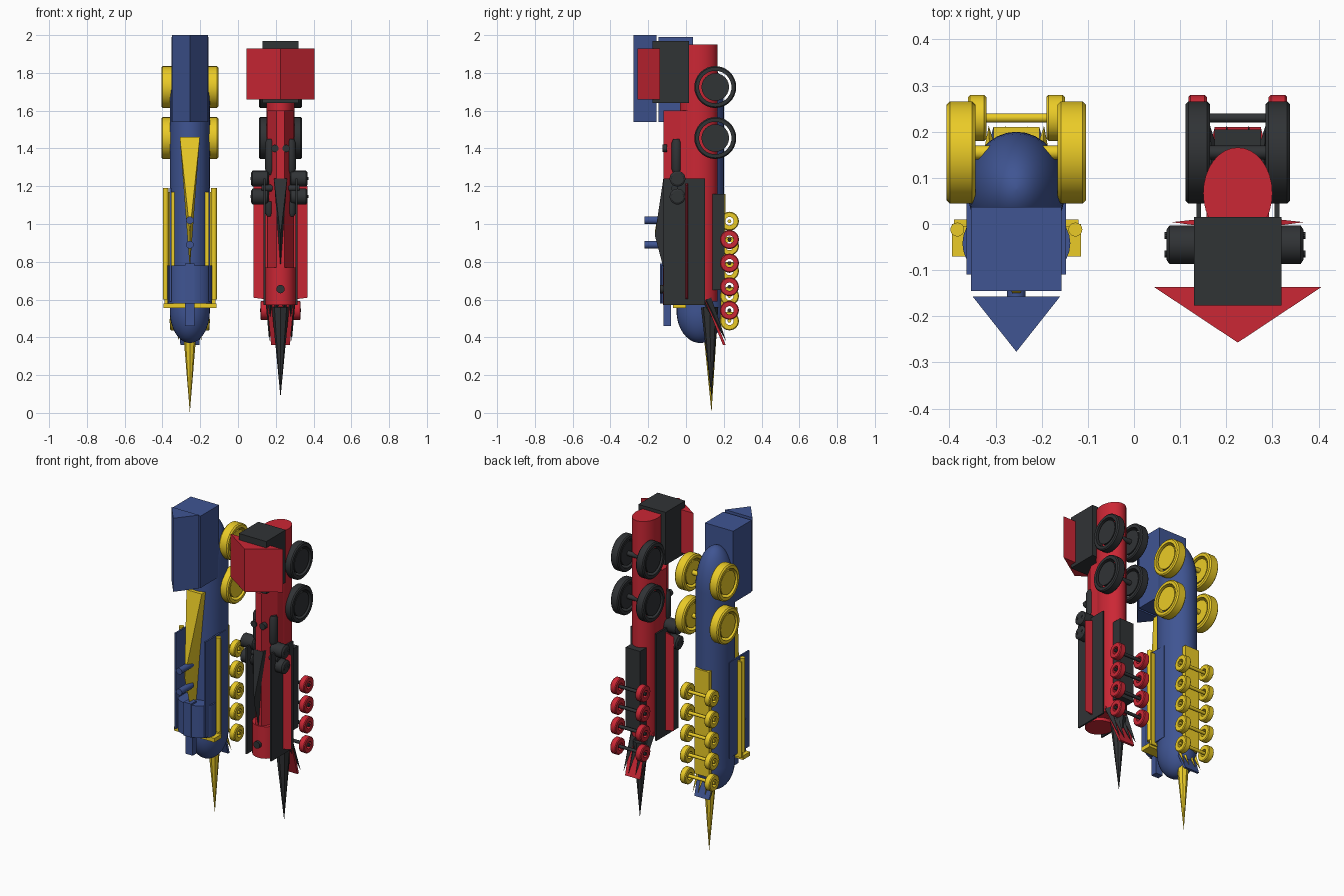
import bpy, bmesh, math
from mathutils import Vector, Matrix

if "Cube" in bpy.data.objects:
    bpy.data.objects.remove(bpy.data.objects["Cube"])


def material(name, rgb):
    m = bpy.data.materials.new(name)
    m.diffuse_color = (*rgb, 1)
    m.use_nodes = True
    m.node_tree.nodes["Principled BSDF"].inputs["Base Color"].default_value = m.diffuse_color
    return m


BLUE = material("blue", (.05, .09, .29))
YELLOW = material("yellow", (.83, .6, .02))
RED = material("red", (.6, .02, .035))
BLACK = material("black", (.03, .033, .036))


def finish(name, bm, mat, smooth=False):
    bmesh.ops.recalc_face_normals(bm, faces=bm.faces[:])
    me = bpy.data.meshes.new(name)
    bm.to_mesh(me)
    bm.free()
    ob = bpy.data.objects.new(name, me)
    bpy.context.collection.objects.link(ob)
    me.materials.append(mat)
    if smooth:
        bpy.context.view_layer.objects.active = ob
        bpy.ops.object.select_all(action='DESELECT')
        ob.select_set(True)
        bpy.ops.object.shade_smooth_by_angle(angle=math.radians(35))
    return ob


def box(name, x, y, z, mat):
    bm = bmesh.new()
    bmesh.ops.create_cube(bm, size=1)
    for v in bm.verts:
        v.co = [lo + (c + .5) * (hi - lo) for c, (lo, hi) in zip(v.co, (x, y, z))]
    return finish(name, bm, mat)


def hull(name, pts, mat):
    bm = bmesh.new()
    for p in pts:
        bm.verts.new(p)
    bmesh.ops.convex_hull(bm, input=bm.verts[:])
    return finish(name, bm, mat)


def rod(name, a, b, r, mat, r2=None, n=24):
    a, b = Vector(a), Vector(b)
    d = b - a
    bm = bmesh.new()
    bmesh.ops.create_cone(bm, cap_ends=True, segments=n, radius1=r,
                          radius2=r if r2 is None else r2, depth=d.length)
    rot = Vector((0, 0, 1)).rotation_difference(d).to_matrix().to_4x4()
    bm.transform(Matrix.Translation((a + b) / 2) @ rot)
    return finish(name, bm, mat, n > 8)


def lathe(name, profile, centre, mat, axis='z', scale=(1, 1), closed=False, n=32):
    # revolve (radius, along) points about the z or x axis
    bm = bmesh.new()
    rings = []
    for r, h in profile:
        ring = []
        for i in range(n):
            t = math.tau * i / n
            u, v = r * scale[0] * math.cos(t), r * scale[1] * math.sin(t)
            co = (u, v, h) if axis == 'z' else (h, u, v)
            ring.append(bm.verts.new(Vector(co) + Vector(centre)))
        rings.append(ring)
    pairs = list(zip(rings, rings[1:]))
    if closed:
        pairs.append((rings[-1], rings[0]))
    for p, q in pairs:
        for i in range(n):
            j = (i + 1) % n
            bm.faces.new((p[i], p[j], q[j], q[i]))
    if not closed:
        bm.faces.new(rings[0])
        bm.faces.new(rings[-1])
    return finish(name, bm, mat, True)


def ring(name, c, ro, ri, w, mat):
    h, b = w / 2, w * .12
    lathe(name, [(ri, -h), (ro - b, -h), (ro, -h + b), (ro, h - b), (ro - b, h), (ri, h)],
          c, mat, 'x', closed=True)


def cab(prefix, cx, hx, y, z, roof_hx, ry, rz, mat, roof_mat):
    box(prefix + "_cab", (cx - hx, cx + hx), y, z, mat)
    hull(prefix + "_cab_roof", [(cx + s * roof_hx, ry[0], h) for s in (-1, 1) for h in rz] +
         [(cx, ry[1], h) for h in rz], roof_mat)


def running_gear(prefix, cx, half, width, small_half, small_z, mat, small_mat, axle_mat):
    # large driving wheels at the rear
    for z in (1.725, 1.455):
        rod(prefix + "_drive_axle", (cx - half, .155, z), (cx + half, .155, z), .015, axle_mat)
        for s in (-1, 1):
            c = (cx + s * half, .155, z)
            ring(prefix + "_drive_tyre", c, .111, .086, width, mat)
            rod(prefix + "_drive_hub", (c[0] - width * .4, .155, z),
                (c[0] + width * .4, .155, z), .073, mat)
    # small leading wheels
    for z in small_z:
        rod(prefix + "_small_axle", (cx - small_half - .022, .23, z),
            (cx + small_half + .022, .23, z), .01, axle_mat, n=12)
        for s in (-1, 1):
            ring(prefix + "_small_wheel", (cx + s * small_half, .23, z), .05, .022, .04, small_mat)


def cowcatcher(prefix, cx, tip, spike_mat, plate_mat):
    rod(prefix + "_long_spike", (cx, .125, .56), (cx, .135, tip), .046, spike_mat, 0, 8)
    hull(prefix + "_guard_plate", [(cx + s * w, y + d, z) for s in (-1, 1) for d in (0, .015)
                                   for w, y, z in ((.075, .09, .62), (.05, .195, .36))], plate_mat)
    for o in (-.06, -.024, .024, .06):
        rod(prefix + "_guard_spike", (cx + o * .9, .11, .6), (cx + o, .213, .38),
            .026, spike_mat, 0, 4)


# ---- blue and yellow engine ----
CX = -.255
prof = []
for i in range(13):
    t = math.pi / 2 * i / 12
    prof.append((max(math.sin(t), .01), .54 - .17 * math.cos(t)))
for i in range(13):
    t = math.pi / 2 * i / 12
    prof.append((max(math.cos(t), .01), 1.64 + .25 * math.sin(t)))
lathe("blue_boiler", prof, (CX, .075, 0), BLUE, scale=(.106, .125))
cab("blue", CX, .098, (-.145, .037), (1.54, 1.99), .095, (-.157, -.277), (1.54, 2.0), BLUE, BLUE)
running_gear("yellow", CX, .12, .062, .085, [.487 + .132 * i for i in range(5)],
             YELLOW, YELLOW, YELLOW)
cowcatcher("yellow", CX, 0, YELLOW, BLUE)
box("yellow_underframe", (CX - .05, CX + .05), (.15, .21), (.5, 1.16), YELLOW)

# top ridge with two chimneys
hull("yellow_ridge", [(CX + s * .053, y, 1.46) for s in (-1, 1) for y in (-.07, .02)] +
     [(CX, -.165, .96), (CX, -.11, .76), (CX, 0, .76)], YELLOW)
for z in (1.02, .89):
    rod("blue_chimney", (CX, -.1, z), (CX, -.22, z), .02, BLUE)

# front saddle, lamp box, side plates, running boards and pipes
lathe("blue_saddle", [(1, .58), (1, .78)], (CX, -.042, 0), BLUE, scale=(.117, .09))
box("blue_lamp_box", (CX - .025, CX + .025), (-.137, -.08), (.58, .79), BLUE)
box("blue_lamp_stem", (CX - .025, CX + .025), (-.12, -.08), (.46, .6), BLUE)
box("yellow_front_board", (CX - .14, CX + .14), (-.07, .0), (.555, .58), YELLOW)
for s in (-1, 1):
    a, b = sorted((CX + s * .098, CX + s * .108))
    box("blue_side_plate", (a, b), (-.11, .09), (.59, 1.19), BLUE)
    a, b = sorted((CX + s * .08, CX + s * .135))
    box("yellow_running_board", (a, b), (-.005, .01), (.57, 1.17), YELLOW)
    rod("yellow_side_pipe", (CX + s * .128, -.012, .6), (CX + s * .128, -.012, 1.19), .015, YELLOW)

# ---- red and black engine ----
CX = .225
lathe("red_boiler", [(1, .59), (1, 1.95)], (CX, .067, 0), RED, scale=(.075, .099))
cab("red", CX, .095, (-.177, .015), (1.64, 1.97), .181, (-.137, -.257), (1.66, 1.93), BLACK, RED)
running_gear("black", CX, .087, .053, .087, [.543 + .125 * i for i in range(4)],
             BLACK, RED, BLACK)
cowcatcher("black", CX, .08, BLACK, RED)
box("black_underframe", (CX - .05, CX + .05), (.14, .205), (.65, 1.16), BLACK)

# raised upper body and front saddle
hull("red_upper_body", [(CX + s * w, y, z) for s in (-1, 1) for z in (.77, 1.6)
                        for w, y in ((.068, .06), (.068, -.03), (.02, -.118))], RED)
lathe("red_saddle", [(1, .57), (1, .77)], (CX, -.04, 0), RED, scale=(.08, .082))
rod("black_lamp", (CX, -.1, .655), (CX, -.138, .655), .022, BLACK)
hull("black_ridge", [(CX + s * .035, y, 1.24) for s in (-1, 1) for y in (-.12, -.02)] +
     [(CX, -.165, .94), (CX, -.12, .77), (CX, 0, .77)], BLACK)

# side plates, wings and cross cylinders
for s in (-1, 1):
    a, b = sorted((CX + s * .08, CX + s * .09))
    box("black_side_plate", (a, b), (-.12, .1), (.57, 1.24), BLACK)
    hull("red_wing", [(CX + s * .07, y, z) for y in (-.006, .012) for z in (.6, 1.22)] +
         [(CX + s * .143, .004, z) for z in (.61, 1.2)], RED)
    for z in (1.24, 1.145):
        e = .155 if s < 0 else .143
        lathe("black_cross_cylinder", [(.032, -.047), (.042, -.04), (.042, .04), (.032, .047)],
              (CX + s * (e - .047), -.045, z), BLACK, 'x', n=20)
        for k in (-.02, .02):
            rod("black_end_knob", (CX + s * .1, -.045 + k, z), (CX + s * (e + .004), -.045 + k, z),
                .008, BLACK, n=10)
    lathe("black_valve", [(.012, 1.26), (.02, 1.275), (.026, 1.29), (.026, 1.43), (.018, 1.45)],
          (CX + s * .055, -.05, 0), BLACK, n=16)
    lathe("black_lower_valve", [(.012, 1.04), (.022, 1.06), (.022, 1.12)],
          (CX + s * .06, -.05, 0), BLACK, n=16)
    rod("black_valve_cap", (CX + s * .03, -.1, 1.4), (CX + s * .03, -.125, 1.4), .02, BLACK, n=12)
rod("black_cross_pipe", (CX - .1, -.06, 1.19), (CX + .1, -.06, 1.19), .018, BLACK, n=12)
